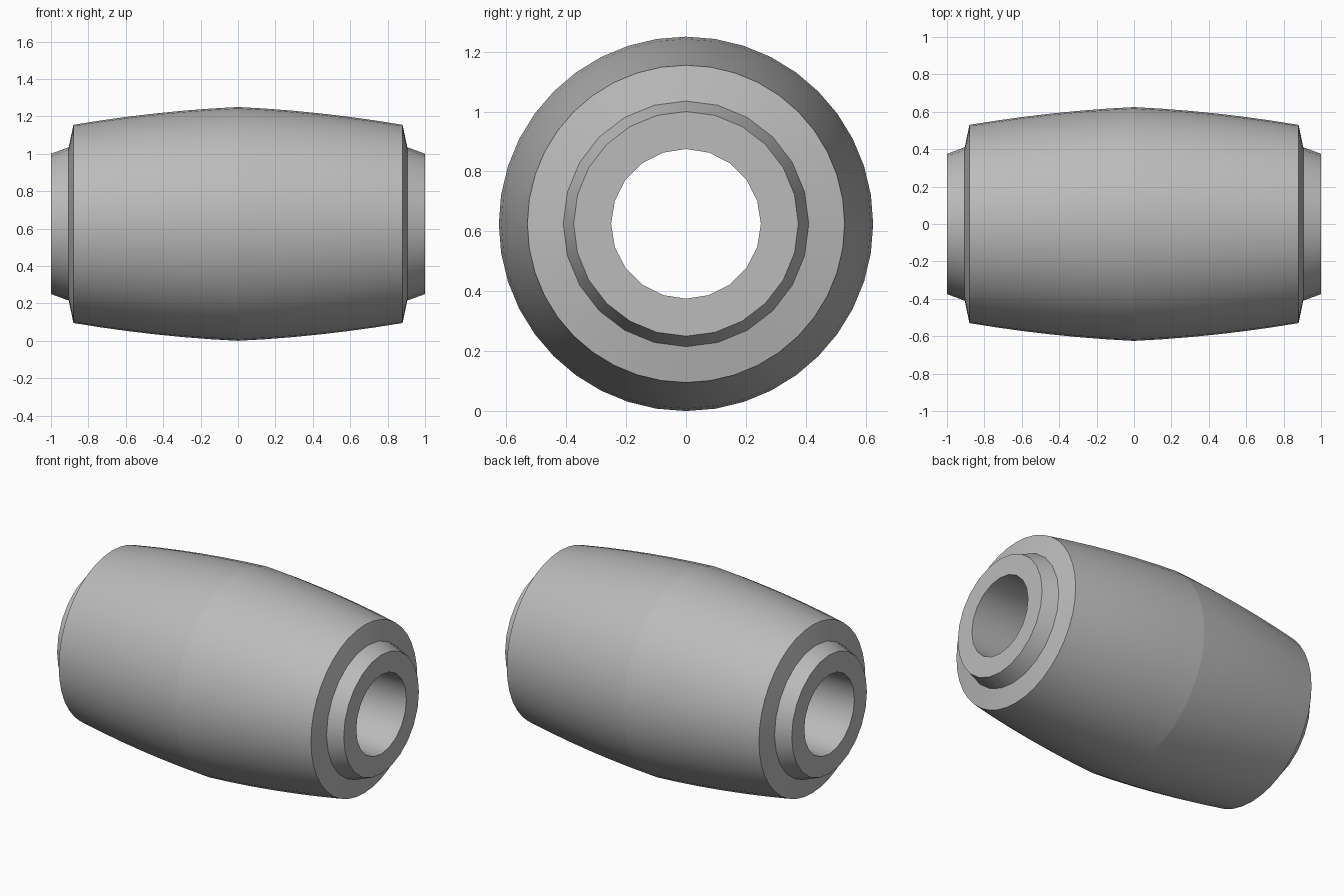
import bpy, bmesh, math

cube = bpy.data.objects.get("Cube")
if cube:
    bpy.data.objects.remove(cube)

AXIS_Z = 0.625
OUTER, COLLAR, BORE = 40, 24, 20   # sides of each ring


def flat_material(name, colour):
    mat = bpy.data.materials.new(name)
    mat.use_nodes = True
    mat.diffuse_color = colour
    mat.node_tree.nodes["Principled BSDF"].inputs["Base Color"].default_value = colour
    return mat


def ring(bm, x, radius, sides):
    """Edge loop around the lengthwise axis."""
    verts = []
    for i in range(sides):
        a = math.tau * i / sides
        verts.append(bm.verts.new((x, radius * math.sin(a), AXIS_Z + radius * math.cos(a))))
    return [bm.edges.new((verts[i], verts[(i + 1) % sides])) for i in range(sides)]


# Half profile from the middle of the belly out to the bore mouth
belly = []
for i in range(7):
    x = 0.88 * i / 6
    belly.append((x, 0.625 - 0.0475 * x - 0.069 * x * x, OUTER))
half = belly + [(0.905, 0.41, COLLAR), (1.0, 0.375, COLLAR), (1.0, 0.25, BORE)]
mirrored = [(-x, r, n) for x, r, n in reversed(half[1:])]

# Hollow barrel: belly, stepped collars and through bore in one closed skin
bm = bmesh.new()
loops = [ring(bm, *p) for p in mirrored + half]
for a, b in zip(loops, loops[1:] + loops[:1]):
    bmesh.ops.bridge_loops(bm, edges=a + b)
bmesh.ops.recalc_face_normals(bm, faces=bm.faces)

# Keep the crease around the middle of the belly
for edge in loops[len(mirrored)]:
    edge.smooth = False

mesh = bpy.data.meshes.new("barrel_bushing")
bm.to_mesh(mesh)
bm.free()
mesh.materials.append(flat_material("light_grey", (0.5, 0.5, 0.5, 1)))
obj = bpy.data.objects.new("barrel_bushing", mesh)
bpy.context.collection.objects.link(obj)

bpy.ops.object.select_all(action="DESELECT")
obj.select_set(True)
bpy.context.view_layer.objects.active = obj
bpy.ops.object.shade_smooth_by_angle(angle=math.radians(30))
